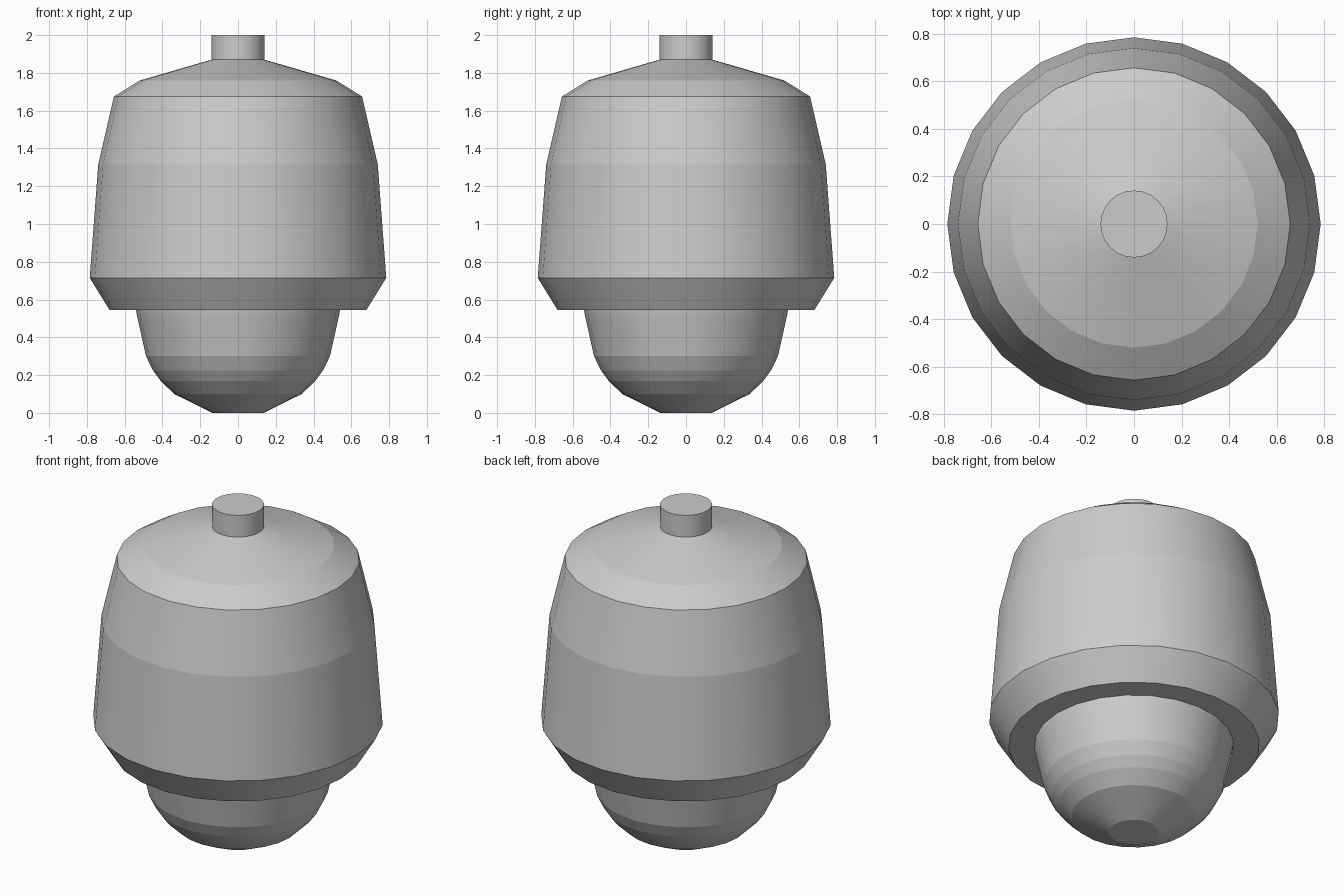
import bpy, bmesh, math

if "Cube" in bpy.data.objects:
    bpy.data.objects.remove(bpy.data.objects["Cube"])

SIDES = 24


def lathe(name, profile, cap_bottom=False, cap_top=False):
    """Revolve (radius, z) points about z; smooth around, crisp between bands."""
    bm = bmesh.new()
    rings = []
    for r, z in profile:
        rings.append([bm.verts.new((r * math.cos(2 * math.pi * i / SIDES),
                                    r * math.sin(2 * math.pi * i / SIDES), z))
                      for i in range(SIDES)])
    for a, b in zip(rings, rings[1:]):
        for i in range(SIDES):
            j = (i + 1) % SIDES
            bm.faces.new((a[i], a[j], b[j], b[i])).smooth = True
    if cap_bottom:
        bm.faces.new(rings[0][::-1])
    if cap_top:
        bm.faces.new(rings[-1])
    # Keep every horizontal ring edge sharp
    for ring in rings:
        for i in range(SIDES):
            e = bm.edges.get((ring[i], ring[(i + 1) % SIDES]))
            if e:
                e.smooth = False
    mesh = bpy.data.meshes.new(name)
    bm.to_mesh(mesh)
    bm.free()
    obj = bpy.data.objects.new(name, mesh)
    bpy.context.collection.objects.link(obj)
    return obj


# Main housing: flat underside rim, flared skirt, tapered wall, sloped roof
lathe("housing", [(0.54, 0.545), (0.68, 0.545), (0.785, 0.715), (0.74, 1.315),
                  (0.657, 1.675), (0.52, 1.76), (0.14, 1.87)])

# Rounded lower dome with a small flat bottom
lathe("lower_dome", [(0.135, 0.0), (0.338, 0.10), (0.41, 0.17), (0.45, 0.225),
                     (0.487, 0.30), (0.535, 0.515), (0.54, 0.545)],
      cap_bottom=True)

# Mounting stub on top
lathe("mount_stub", [(0.141, 1.87), (0.141, 2.0)], cap_top=True)
